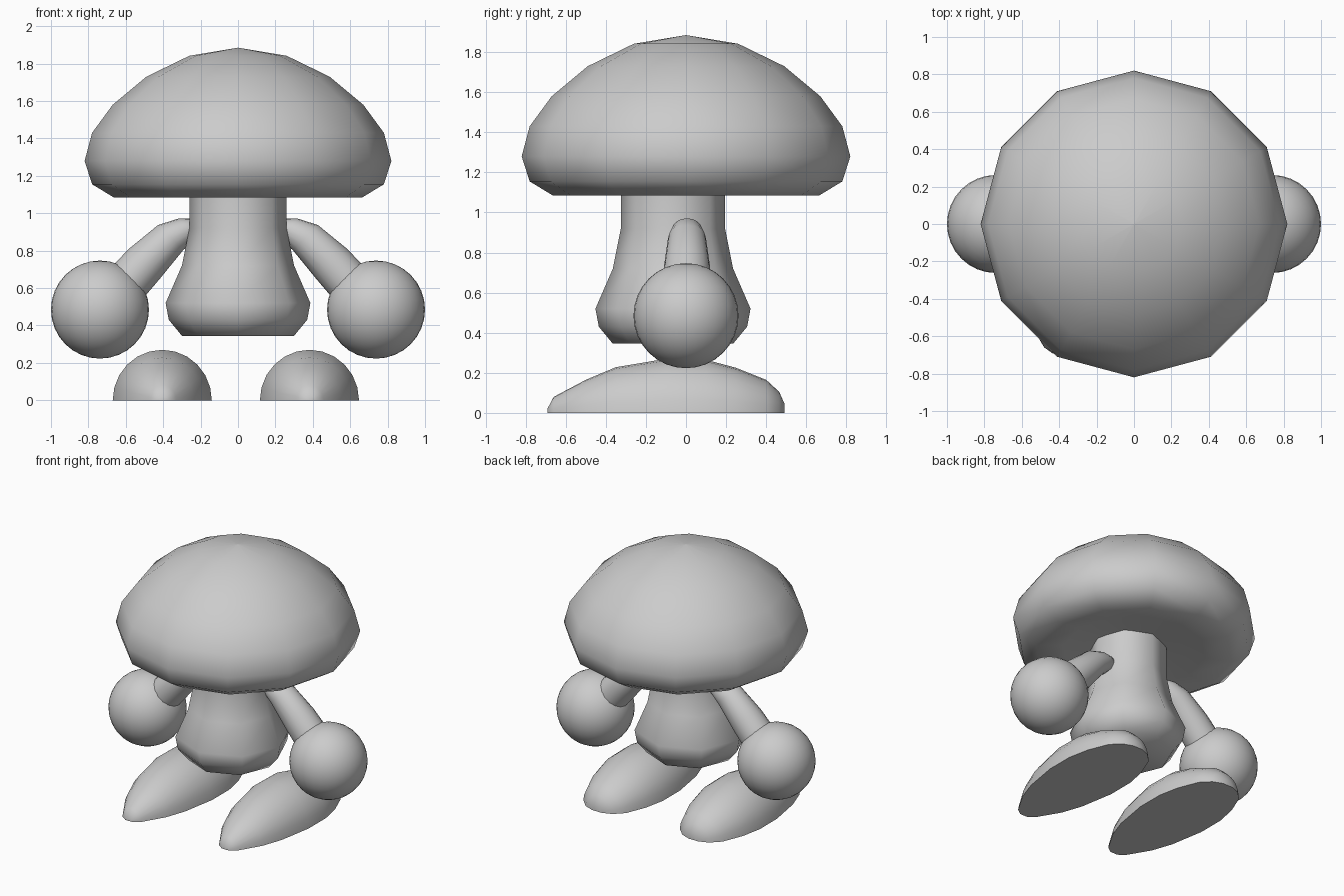
import bpy
import bmesh
from math import sin, cos, pi, radians
from mathutils import Vector

if "Cube" in bpy.data.objects:
    bpy.data.objects.remove(bpy.data.objects["Cube"])

grey = bpy.data.materials.new("plain grey")
grey.use_nodes = True
grey.diffuse_color = (0.6, 0.6, 0.6, 1)
grey.node_tree.nodes["Principled BSDF"].inputs["Base Color"].default_value = (0.6, 0.6, 0.6, 1)


def finish(obj, name):
    obj.name = name
    obj.data.materials.clear()
    obj.data.materials.append(grey)
    bpy.ops.object.select_all(action='DESELECT')
    obj.select_set(True)
    bpy.context.view_layer.objects.active = obj
    bpy.ops.object.shade_smooth_by_angle(angle=radians(62))


def loft(name, rings):
    """Skin a list of equal-length closed rings and cap both ends."""
    bm = bmesh.new()
    loops = [[bm.verts.new(p) for p in ring] for ring in rings]
    for a, b in zip(loops, loops[1:]):
        for i in range(len(a)):
            j = (i + 1) % len(a)
            bm.faces.new((a[i], a[j], b[j], b[i]))
    bm.faces.new(loops[0])
    bm.faces.new(loops[-1])
    bmesh.ops.remove_doubles(bm, verts=bm.verts, dist=0.0005)
    bmesh.ops.recalc_face_normals(bm, faces=bm.faces)
    mesh = bpy.data.meshes.new(name)
    bm.to_mesh(mesh)
    bm.free()
    obj = bpy.data.objects.new(name, mesh)
    bpy.context.collection.objects.link(obj)
    finish(obj, name)


def lathe(name, profile, sides, y=0):
    loft(name, [[(r * cos(2 * pi * i / sides), y + r * sin(2 * pi * i / sides), z)
                 for i in range(sides)] for r, z in profile])


# Cap: twelve-sided dome with a slightly hollow underside
lathe("cap", [(0.001, 1.885), (0.26, 1.842), (0.49, 1.73), (0.67, 1.58), (0.78, 1.43),
              (0.82, 1.28), (0.78, 1.155), (0.665, 1.085), (0.48, 1.1), (0.2, 1.15)], 12)

# Body: eight-sided stem, set a little forward
lathe("body", [(0.3, 0.345), (0.37, 0.43), (0.387, 0.52), (0.3, 0.72),
               (0.26, 0.92), (0.26, 1.17)], 8, -0.065)

# Arm path as (x, z, radius); foot sections as (y, half width, height)
arm = [(0.2, 0.95, 0.03), (0.27, 0.92, 0.072), (0.36, 0.87, 0.095),
       (0.5, 0.73, 0.115), (0.6, 0.62, 0.12), (0.72, 0.48, 0.12)]
foot = [(-0.692, 0.03, 0.02), (-0.66, 0.075, 0.08), (-0.5, 0.17, 0.165), (-0.35, 0.222, 0.228),
        (-0.1, 0.265, 0.27), (0.1, 0.265, 0.265), (0.25, 0.235, 0.225),
        (0.4, 0.175, 0.165), (0.465, 0.11, 0.105), (0.492, 0.04, 0.045)]

for side, label, foot_x in ((1, "left", 0.382), (-1, "right", -0.405)):
    # Tapered arm: rings tilted across the slope of the path
    across = Vector((side * 0.7, 0, 0.7)).normalized()
    loft(label + "_arm", [[Vector((side * x, 0.005, z)) + r * cos(a) * across
                           + r * sin(a) * Vector((0, 1, 0))
                           for a in [2 * pi * i / 16 for i in range(16)]]
                          for x, z, r in arm])

    # Round hand
    bpy.ops.mesh.primitive_uv_sphere_add(segments=32, ring_count=16, radius=0.262,
                                         location=(side * 0.738, 0, 0.485))
    finish(bpy.context.object, label + "_hand")

    # Foot: half-round sections with a narrow toe and flat sole
    loft(label + "_foot", [[(foot_x + w * cos(pi * i / 12), y, h * sin(pi * i / 12))
                            for i in range(13)] for y, w, h in foot])
